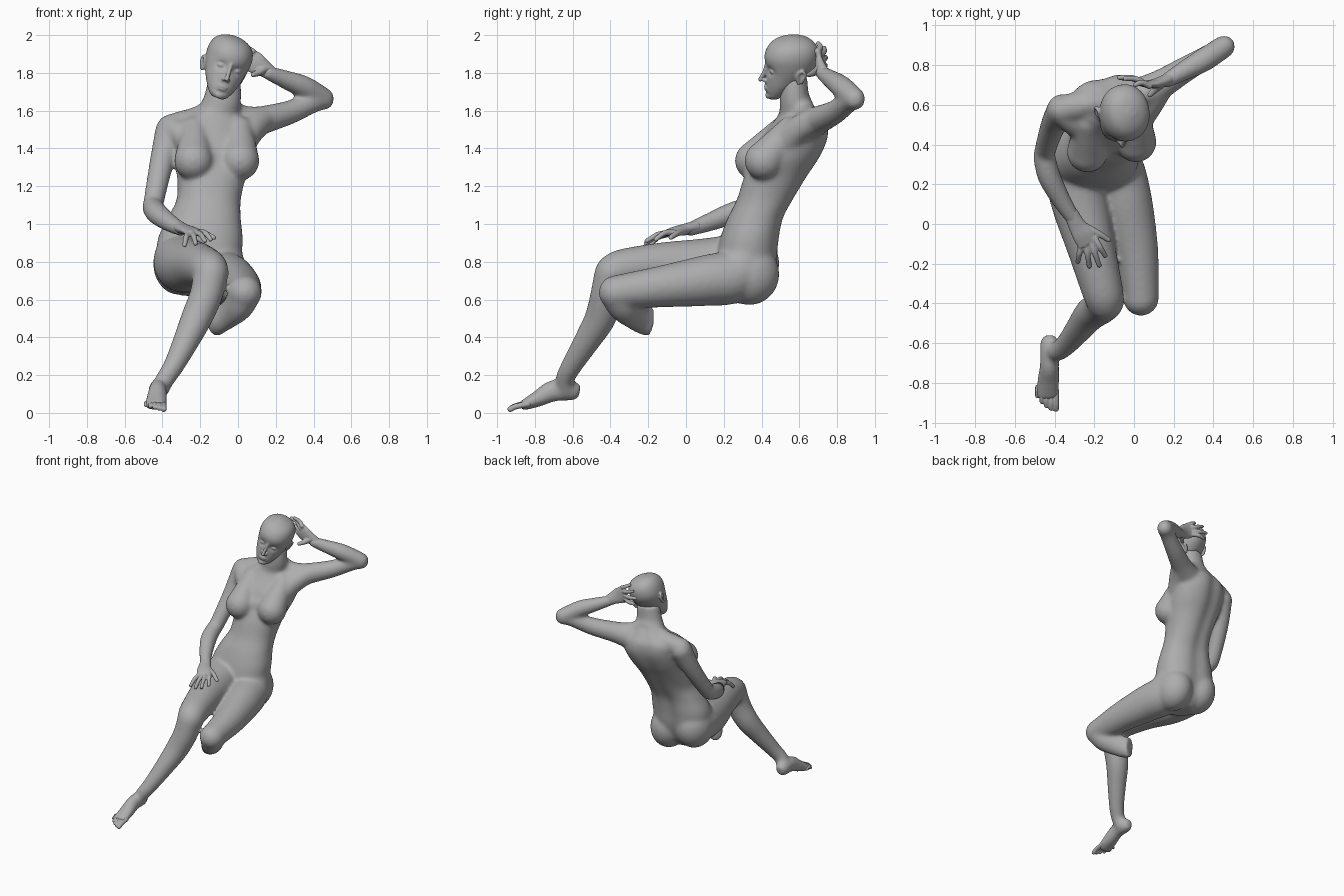
import bpy, bmesh, math
from mathutils import Vector, Matrix

if "Cube" in bpy.data.objects:
    bpy.data.objects.remove(bpy.data.objects["Cube"])

clay = bpy.data.materials.new("clay grey")
clay.use_nodes = True
clay.diffuse_color = (0.42, 0.42, 0.42, 1)
clay.node_tree.nodes["Principled BSDF"].inputs["Base Color"].default_value = (0.42, 0.42, 0.42, 1)

UP, SIDE, BACK = Vector((0, 0, 1)), Vector((1, 0, 0)), Vector((0, 1, 0))


def spline(rows, sub):
    """Catmull-Rom interpolation of rows of numbers."""
    out = []
    for i in range(len(rows) - 1):
        a, b, c, d = (rows[max(i - 1, 0)], rows[i], rows[i + 1], rows[min(i + 2, len(rows) - 1)])
        for k in range(sub):
            t = k / sub
            out.append([0.5 * (2 * q + (r - p) * t + (2 * p - 5 * q + 4 * r - s) * t * t
                               + (3 * q - p - 3 * r + s) * t ** 3) for p, q, r, s in zip(a, b, c, d)])
    return out + [list(rows[-1])]


def loft(bm, rows, ref=UP, seg=24, sub=5, power=1.0, groove=0.0):
    """Skin elliptical rings (x, y, z, width, height[, yaw]); a yaw keeps rings level."""
    pts = spline(rows, sub)
    rings = []
    for i, p in enumerate(pts):
        c = Vector(p[:3])
        if len(p) > 5:
            yaw = math.radians(p[5])
            u = Vector((math.cos(yaw), math.sin(yaw), 0))
            v = Vector((-math.sin(yaw), math.cos(yaw), 0))
        else:
            t = Vector(pts[min(i + 1, len(pts) - 1)][:3]) - Vector(pts[max(i - 1, 0)][:3])
            u = t.cross(ref).normalized()
            v = u.cross(t).normalized()
        ring = []
        for k in range(seg):
            a = 2 * math.pi * k / seg
            ca, sa = math.cos(a), math.sin(a)
            ca = math.copysign(abs(ca) ** power, ca)
            sa = math.copysign(abs(sa) ** power, sa)
            sa *= 1 - groove * math.exp(-((a - math.pi / 2) / 0.22) ** 2)
            ring.append(bm.verts.new(c + u * p[3] * ca + v * p[4] * sa))
        rings.append(ring)
    for r, s in zip(rings, rings[1:]):
        for k in range(seg):
            bm.faces.new((r[k], r[(k + 1) % seg], s[(k + 1) % seg], s[k]))
    bm.faces.new(rings[0])
    bm.faces.new(rings[-1])


def ball(bm, c, r):
    r = (r, r, r) if isinstance(r, (int, float)) else r
    bmesh.ops.create_uvsphere(bm, u_segments=24, v_segments=16, radius=1,
                              matrix=Matrix.Translation(c) @ Matrix.Diagonal((*r, 1)))


def tube(bm, pts, ref=UP):
    """Round limb or finger from (x, y, z, radius) with rounded ends."""
    loft(bm, [(*p[:3], p[3], p[3]) for p in pts], ref, 20)
    for p in (pts[0], pts[-1]):
        ball(bm, p[:3], p[3])


def finish(name, bm, voxel, smooth, matrix=Matrix()):
    """Fuse the overlapping shells into one smooth skin."""
    bmesh.ops.recalc_face_normals(bm, faces=bm.faces)
    me = bpy.data.meshes.new(name)
    bm.to_mesh(me)
    bm.free()
    me.transform(matrix)
    me.materials.append(clay)
    for f in me.polygons:
        f.use_smooth = True
    ob = bpy.data.objects.new(name, me)
    bpy.context.scene.collection.objects.link(ob)
    m = ob.modifiers.new("fuse", "REMESH")
    m.mode, m.voxel_size, m.use_smooth_shade = "VOXEL", voxel, True
    m = ob.modifiers.new("soften", "SMOOTH")
    m.factor, m.iterations = 0.5, smooth


# Torso with spine groove
bm = bmesh.new()
loft(bm, [(-.18, .29, .62, .12, .09, 0), (-.19, .295, .69, .18, .15, 0), (-.205, .32, .80, .22, .165, 0),
          (-.20, .34, .92, .225, .16, 0), (-.18, .37, 1.03, .195, .15, 2), (-.155, .42, 1.13, .17, .15, 6),
          (-.14, .475, 1.25, .182, .165, 10), (-.13, .53, 1.35, .207, .172, 13), (-.12, .575, 1.45, .217, .17, 13),
          (-.13, .602, 1.53, .20, .14, 13), (-.12, .602, 1.58, .14, .11, 13), (-.10, .595, 1.62, .09, .09, 13)],
     seg=48, power=0.9, groove=0.1)
# Neck, shoulder girdle, slopes from neck to shoulders
loft(bm, [(-.12, .60, 1.50, .13, .12), (-.108, .59, 1.58, .10, .105), (-.082, .575, 1.66, .08, .10),
          (-.07, .572, 1.78, .07, .085)], SIDE)
tube(bm, [(-.36, .575, 1.51, .07), (-.25, .60, 1.535, .075), (-.12, .61, 1.53, .085),
          (0, .64, 1.54, .08), (.10, .68, 1.55, .073)])
tube(bm, [(-.10, .61, 1.635, .06), (-.19, .605, 1.58, .055), (-.32, .585, 1.54, .05)])
tube(bm, [(-.08, .61, 1.635, .06), (.01, .64, 1.58, .055), (.10, .68, 1.57, .05)])
# Bust: teardrops blending up into the chest and out to the arms
for top, mid, low in (((-.23, .51, 1.50), (-.232, .425, 1.405), (-.235, .362, 1.335)),
                      ((.01, .55, 1.50), (.01, .472, 1.405), (.01, .413, 1.335))):
    tube(bm, [(*top, .07), (*mid, .09), (*low, .104)], SIDE)
    ball(bm, (top[0] - .03, top[1] + .05, 1.47), .10)
tube(bm, [(-.20, .41, 1.345, .085), (-.11, .435, 1.345, .08), (-.02, .45, 1.345, .085)])
tube(bm, [(-.115, .45, 1.36, .085), (-.115, .50, 1.44, .085), (-.115, .56, 1.53, .08)], SIDE)
tube(bm, [(.01, .52, 1.42, .08), (.07, .60, 1.50, .075), (.13, .69, 1.55, .07)])
tube(bm, [(-.24, .48, 1.42, .08), (-.30, .52, 1.47, .075), (-.35, .56, 1.50, .07)])
# Buttocks
ball(bm, (-.313, .335, .79), (.137, .16, .165))
ball(bm, (-.095, .335, .735), (.133, .16, .165))

# Arms: right rests on the thigh, left is raised behind the head
tube(bm, [(-.36, .575, 1.49, .08), (-.405, .50, 1.32, .065), (-.446, .375, 1.12, .055), (-.452, .33, 1.085, .056)])
tube(bm, [(-.452, .34, 1.09, .056), (-.427, .24, 1.055, .059), (-.365, .12, 1.008, .049), (-.30, .02, .972, .038)])
tube(bm, [(.03, .65, 1.52, .09), (.13, .70, 1.55, .076), (.27, .785, 1.59, .064), (.40, .86, 1.645, .056),
          (.453, .893, 1.66, .057)])
tube(bm, [(.453, .893, 1.665, .057), (.35, .825, 1.725, .06), (.25, .77, 1.765, .05), (.16, .72, 1.80, .038)])

# Right leg with foot
tube(bm, [(-.30, .33, .87, .13), (-.30, .26, .80, .15), (-.27, .10, .78, .145), (-.215, -.12, .782, .122),
          (-.16, -.33, .764, .105), (-.145, -.385, .742, .097)])
tube(bm, [(-.145, -.395, .73, .092), (-.17, -.42, .62, .088), (-.22, -.455, .50, .083), (-.275, -.525, .38, .07),
          (-.34, -.605, .25, .056), (-.385, -.64, .18, .051), (-.415, -.635, .125, .051)], SIDE)
loft(bm, [(-.425, -.562, .112, .03, .035), (-.425, -.60, .117, .048, .052), (-.425, -.70, .117, .048, .058),
          (-.43, -.78, .077, .056, .045), (-.437, -.85, .045, .06, .03), (-.437, -.88, .038, .054, .022)])

# Left leg, ending in a cut below the knee
tube(bm, [(-.10, .33, .85, .12), (-.085, .26, .73, .143), (-.04, .10, .70, .135), (.01, -.12, .67, .112),
          (.032, -.32, .645, .094), (.035, -.372, .637, .091)])
loft(bm, [(.035, -.37, .635, .088, .088), (.005, -.33, .57, .088, .08), (-.05, -.27, .52, .08, .062),
          (-.10, -.22, .492, .08, .056), (-.117, -.186, .486, .084, .056)], SIDE)
finish("body", bm, .010, 22)

# Toes
bm = bmesh.new()
for i in range(5):
    x, r = -.393 - .0235 * i, .0155 - .0012 * i
    y = -.93 + .004 * i * i
    tube(bm, [(x, -.835 + .004 * i, .047, r), (x, y + .03, .034 + .005 * i, r), (x, y, .02 + .005 * i, r)])
finish("right_toes", bm, .004, 3)

# Right hand spread on the thigh
bm = bmesh.new()
loft(bm, [(-.32, .06, .988, .035, .033), (-.285, -.01, .973, .045, .027), (-.255, -.055, .965, .055, .022),
          (-.23, -.10, .952, .053, .016)])
for i, tip in enumerate([(-.145, -.16, .918), (-.175, -.208, .91), (-.225, -.213, .897), (-.283, -.19, .888)]):
    k = Vector((-.198 - .0225 * i, -.072 - .011 * i, .956 - .004 * i))
    mid = k.lerp(Vector(tip), .5) + Vector((0, 0, .014))
    tube(bm, [(*k, .0165), (*mid, .015), (*tip, .012)])
tube(bm, [(-.265, -.005, .962, .022), (-.185, -.045, .952, .017), (-.128, -.08, .928, .013)])
finish("right_hand", bm, .005, 3)

# Left hand cupping the back of the head
bm = bmesh.new()
loft(bm, [(.19, .737, 1.785, .035, .033), (.135, .715, 1.825, .046, .027), (.095, .705, 1.85, .058, .022),
          (.05, .705, 1.88, .056, .016)], BACK)
for i, tip in enumerate([(.005, .70, 1.957), (-.045, .732, 1.932), (-.075, .737, 1.885), (-.055, .732, 1.835)]):
    k = Vector((.077 - .014 * i, .695 + .005 * i, 1.914 - .023 * i))
    mid = k.lerp(Vector(tip), .5) + Vector((0, .014, 0))
    tube(bm, [(*k, .0165), (*mid, .015), (*tip, .012)])
tube(bm, [(.135, .705, 1.82, .024), (.105, .675, 1.80, .018), (.08, .65, 1.79, .013)])
finish("left_hand", bm, .005, 3)

# Head: (height, half width, front, back) sections, then sockets and features
bm = bmesh.new()
skull = [(-.188, .03, -.122, -.065), (-.165, .055, -.136, -.03), (-.11, .085, -.136, .03), (-.05, .106, -.134, .10),
         (0, .118, -.136, .137), (.05, .122, -.139, .148), (.09, .114, -.124, .14), (.12, .095, -.097, .115),
         (.14, .063, -.058, .08), (.152, .02, -.01, .03)]
loft(bm, [(0, (f + b) / 2, z, w, (b - f) / 2, 0) for z, w, f, b in skull], seg=64, sub=6, power=0.95)
for v in bm.verts:
    if v.co.y < 0:
        d = ((abs(v.co.x) - .046) / .028) ** 2 + ((v.co.z + .018) / .022) ** 2
        v.co.y += .018 * math.exp(-d)
        v.co.y += .008 * math.exp(-(v.co.x / .04) ** 2 - ((v.co.z + .153) / .012) ** 2)
tube(bm, [(0, -.127, .02, .010), (0, -.142, -.035, .011), (0, -.164, -.078, .012)])
for s in (-1, 1):
    ball(bm, (s * .045, -.107, -.02), (.022, .016, .012))
    ball(bm, (s * .012, -.142, -.082), .011)
    tube(bm, [(s * .108, .02, -.075, .008), (s * .113, .012, -.03, .009), (s * .12, .035, -.005, .009),
              (s * .122, .055, -.025, .009), (s * .112, .035, -.07, .009)], SIDE)
    ball(bm, (s * .110, .033, -.035), (.010, .025, .035))
ball(bm, (0, -.134, -.123), (.028, .010, .007))
ball(bm, (0, -.132, -.137), (.024, .010, .008))
ball(bm, (0, -.120, -.172), (.026, .018, .017))
pose = (Matrix.Translation((-.06, .555, 1.85)) @ Matrix.Rotation(math.radians(21), 4, "Y")
        @ Matrix.Rotation(math.radians(11), 4, "Z"))
finish("head", bm, .005, 5, pose)
